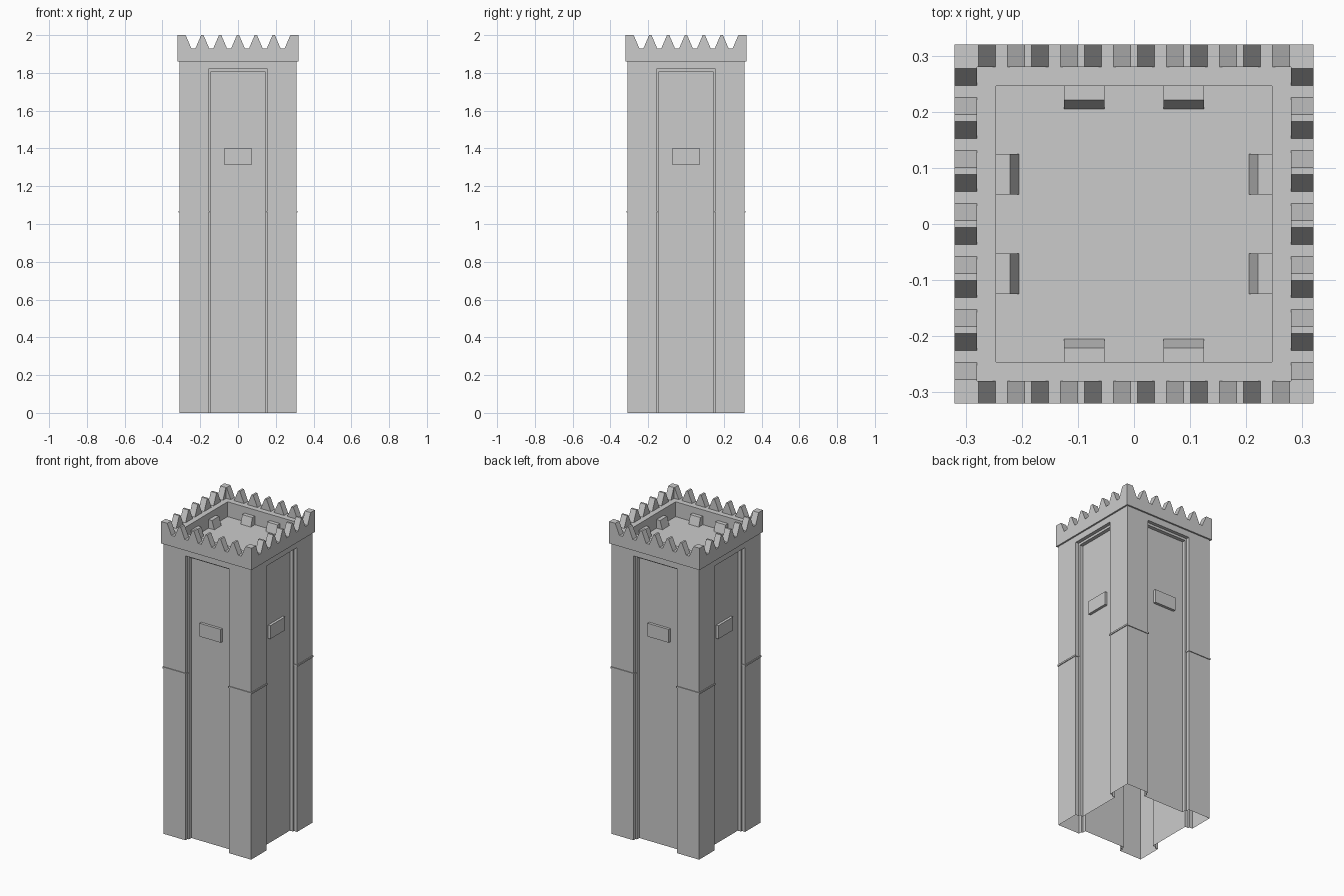
import bpy, bmesh
from math import pi
from mathutils import Matrix, Vector

if "Cube" in bpy.data.objects:
    bpy.data.objects.remove(bpy.data.objects["Cube"])


def finish(name, bm):
    bmesh.ops.recalc_face_normals(bm, faces=bm.faces)
    me = bpy.data.meshes.new(name)
    bm.to_mesh(me)
    bm.free()
    ob = bpy.data.objects.new(name, me)
    bpy.context.collection.objects.link(ob)
    return ob


def four_sides(name, build):
    """Build the front side, then repeat it about z on all four sides."""
    bm = bmesh.new()
    for k in range(4):
        rot = Matrix.Rotation(k * pi / 2, 3, 'Z')
        build(bm, lambda x, y, z: bm.verts.new(rot @ Vector((x, y, z))))
    bmesh.ops.remove_doubles(bm, verts=bm.verts, dist=0.0001)
    return finish(name, bm)


def prism(bm, a, b):
    n = len(a)
    bm.faces.new(a)
    bm.faces.new(b[::-1])
    for i in range(n):
        j = (i + 1) % n
        bm.faces.new((a[i], a[j], b[j], b[i]))


def box(bm, v, x0, x1, y0, y1, z0, z1):
    rect = ((x0, z0), (x1, z0), (x1, z1), (x0, z1))
    prism(bm, [v(x, y0, z) for x, z in rect], [v(x, y1, z) for x, z in rect])


# Hollow shaft, open below: nested door-shaped frames stepping into a recess
FRAMES = ((.31, 1.86, .31), (.155, 1.82, .31), (.155, 1.82, .288),
          (.145, 1.805, .288), (.145, 1.805, .265))


def shaft_side(bm, v):
    rows = [[v(-h, -d, 0), v(-h, -d, t), v(h, -d, t), v(h, -d, 0)] for h, t, d in FRAMES]
    for a, b in zip(rows, rows[1:]):
        for i in range(3):
            bm.faces.new((a[i], a[i + 1], b[i + 1], b[i]))
    bm.faces.new(rows[-1])


four_sides("shaft", shaft_side)


# Plaque on each recessed panel
four_sides("wall_plaques", lambda bm, v: box(bm, v, -.075, .075, -.282, -.262, 1.315, 1.4))


# Thin string course around the corner piers
def belt_side(bm, v):
    box(bm, v, -.315, -.151, -.315, -.288, 1.06, 1.07)
    box(bm, v, .151, .315, -.315, -.288, 1.06, 1.07)


four_sides("string_course", belt_side)


# Crenellated parapet: notched profile, sides meeting pinwheel fashion
def parapet_side(bm, v):
    prof = [(.28, 1.86), (-.32, 1.86), (-.32, 2)]
    prof[2:] = [(-.32, 2.0)]
    for i in range(6):
        c = (i - 2.5) * .0945
        prof += [(c - .041, 2.0), (c - .011, 1.93), (c + .011, 1.93), (c + .041, 2.0)]
    prof.append((.28, 2.0))
    prism(bm, [v(x, -.32, z) for x, z in prof], [v(x, -.28, z) for x, z in prof])


four_sides("parapet", parapet_side)


# Ledge and inner wall of the sunken roof
def ledge_side(bm, v):
    rows = [(v(-r, -r, z), v(r, -r, z)) for r, z in ((.28, 1.93), (.246, 1.93), (.246, 1.835))]
    for a, b in zip(rows, rows[1:]):
        bm.faces.new((a[0], a[1], b[1], b[0]))


four_sides("roof_ledge", ledge_side)

bm = bmesh.new()
bm.faces.new([bm.verts.new((x, y, 1.835)) for x, y in
              ((-.246, -.246), (.246, -.246), (.246, .246), (-.246, .246))])
finish("roof_floor", bm)


# Sloped blocks against the inner wall
def block_side(bm, v):
    prof = ((-.246, 1.835), (-.205, 1.835), (-.221, 1.89), (-.246, 1.89))
    for c in (-.089, .089):
        prism(bm, [v(c - .036, y, z) for y, z in prof], [v(c + .036, y, z) for y, z in prof])


four_sides("roof_blocks", block_side)
